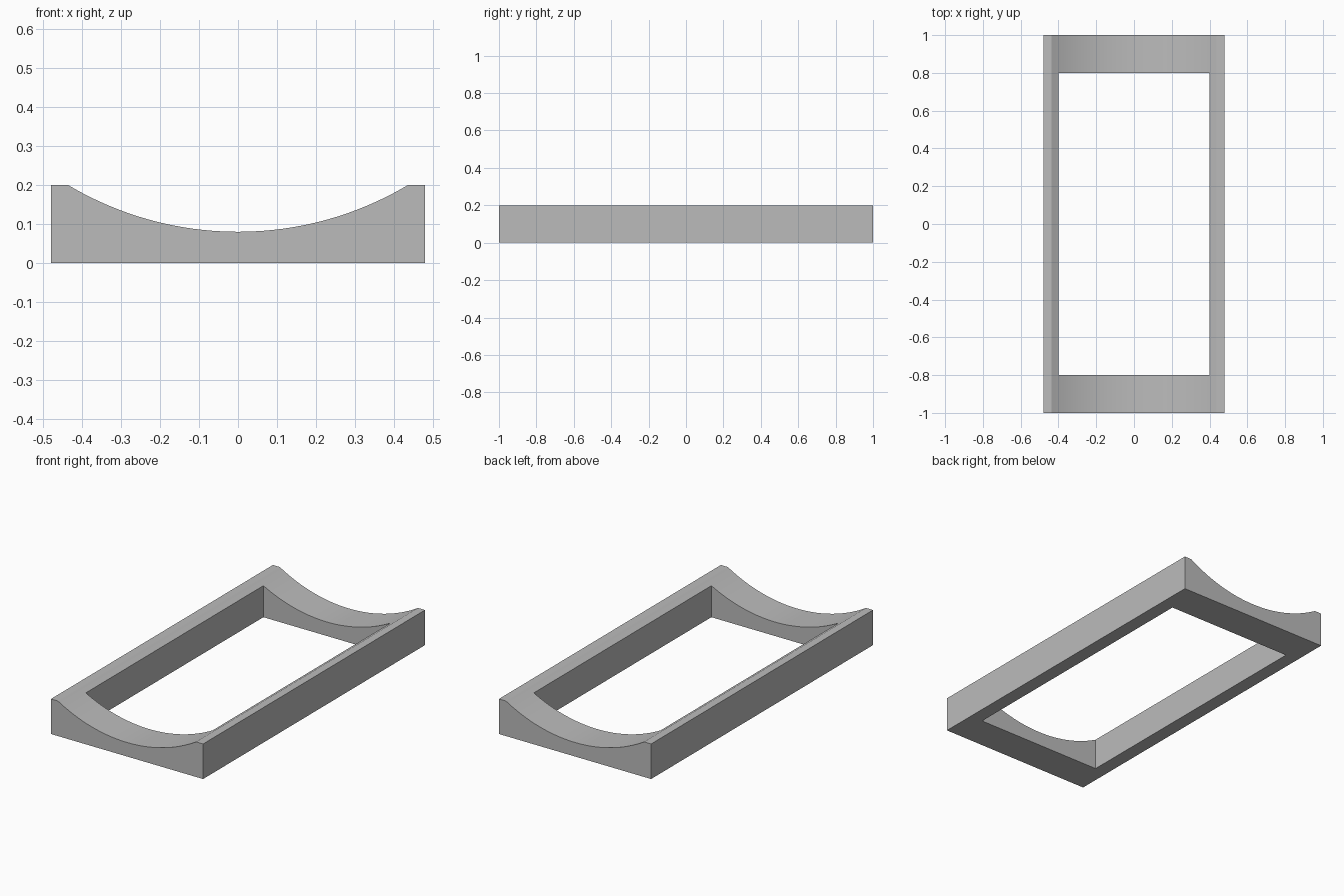
import bpy
import bmesh
import math

default = bpy.data.objects.get("Cube")
if default:
    bpy.data.objects.remove(default, do_unlink=True)

HALF_W, HALF_L, HEIGHT = 0.48, 1.0, 0.2
OPEN_W, OPEN_L = 0.4, 0.8
DIP, LIP = 0.08, 0.436          # lowest point of the hollow, where it meets the flat rim
SEGMENTS = 32

depth = HEIGHT - DIP
radius = (LIP ** 2 + depth ** 2) / (2 * depth)
sweep = math.asin(LIP / radius)


def top_height(x):
    if abs(x) >= LIP - 1e-6:
        return HEIGHT
    return DIP + radius - math.sqrt(radius ** 2 - x ** 2)


# Stations across the width: arc points, opening edges and outer edges
arc = [radius * math.sin(sweep * (2 * i / SEGMENTS - 1)) for i in range(SEGMENTS + 1)]
arc = [x for x in arc if abs(abs(x) - OPEN_W) > 0.008]
xs = sorted(arc + [-HALF_W, -OPEN_W, OPEN_W, HALF_W])
ys = [-HALF_L, -OPEN_L, OPEN_L, HALF_L]

# Hollowed top surface with the rectangular opening left out
bm = bmesh.new()
grid = [[bm.verts.new((x, y, top_height(x))) for y in ys] for x in xs]
for i in range(len(xs) - 1):
    for j in range(len(ys) - 1):
        inside = abs(xs[i] + xs[i + 1]) / 2 < OPEN_W and j == 1
        if not inside:
            bm.faces.new((grid[i][j], grid[i + 1][j], grid[i + 1][j + 1], grid[i][j + 1]))
bmesh.ops.delete(bm, geom=[v for v in bm.verts if not v.link_faces], context='VERTS')

# Extrude down to a flat base
result = bmesh.ops.extrude_face_region(bm, geom=bm.faces[:], use_keep_orig=True)
for item in result["geom"]:
    if isinstance(item, bmesh.types.BMVert):
        item.co.z = 0
bmesh.ops.recalc_face_normals(bm, faces=bm.faces[:])

mesh = bpy.data.meshes.new("cradle_frame")
bm.to_mesh(mesh)
bm.free()
frame = bpy.data.objects.new("cradle_frame", mesh)
bpy.context.collection.objects.link(frame)

# Plain grey material
grey = bpy.data.materials.new("plain_grey")
grey.use_nodes = True
colour = (0.5, 0.5, 0.5, 1)
grey.diffuse_color = colour
grey.node_tree.nodes["Principled BSDF"].inputs["Base Color"].default_value = colour
mesh.materials.append(grey)

# Smooth hollow, crisp edges
bpy.ops.object.select_all(action='DESELECT')
frame.select_set(True)
bpy.context.view_layer.objects.active = frame
bpy.ops.object.shade_smooth_by_angle(angle=math.radians(20))
